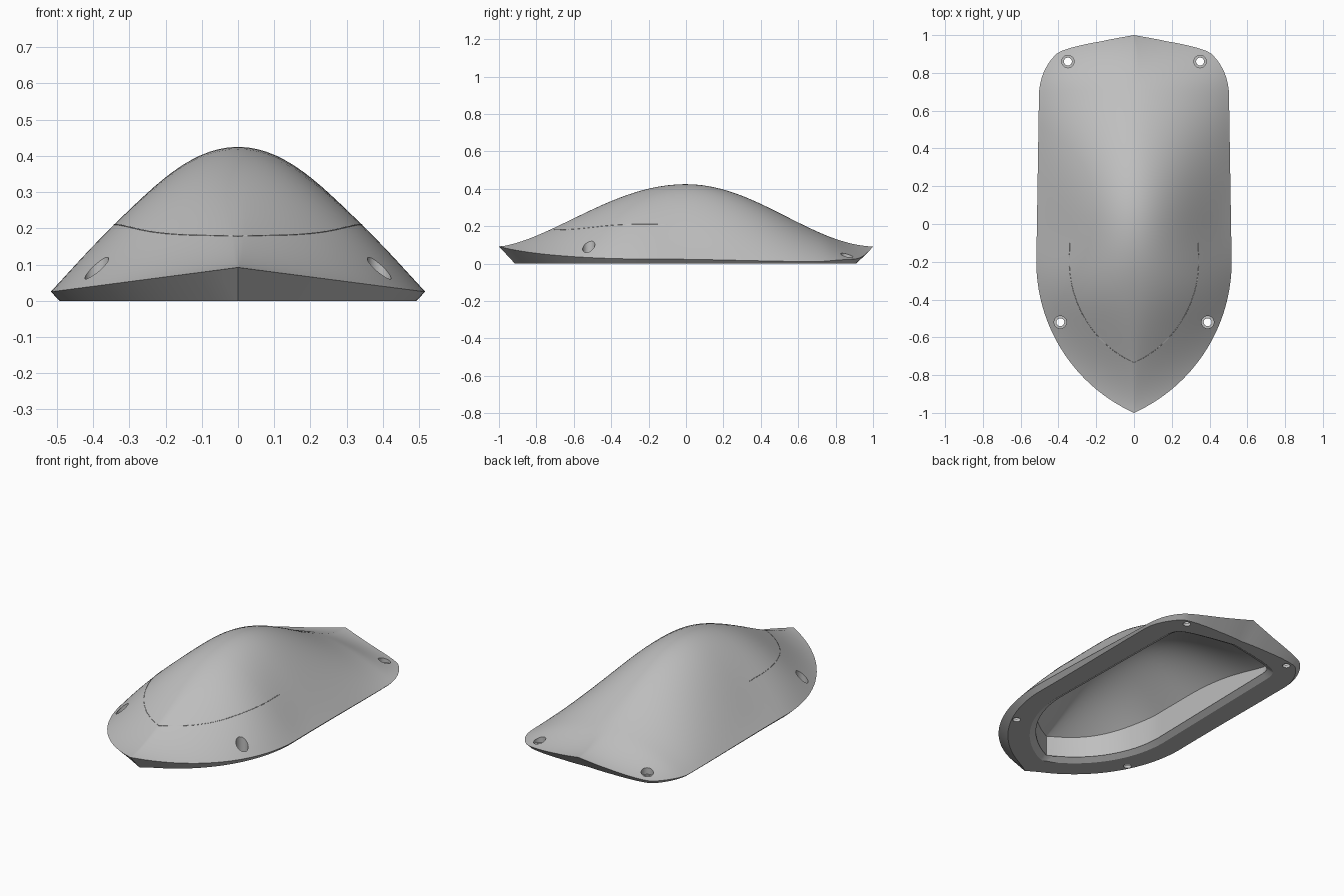
import bpy, bmesh
from math import sqrt, cos, sin, pi
from mathutils import Vector

cube = bpy.data.objects.get("Cube")
if cube:
    bpy.data.objects.remove(cube, do_unlink=True)

# Material
grey = bpy.data.materials.new("satin_grey")
grey.use_nodes = True
COLOUR = (0.52, 0.52, 0.52, 1)
grey.diffuse_color = COLOUR
grey.node_tree.nodes["Principled BSDF"].inputs["Base Color"].default_value = COLOUR

NOSE_END, CORNER = -0.2, 0.68
OUTER = (0.0, -1.0, 1.0)        # side inset, front tip, rear tip
CAVITY = (0.175, -0.735, 0.82)
LEDGE = (0.172, -0.74, 0.824)


def lerp(a, b, t):
    return a + (b - a) * t


def smooth(t):
    t = min(max(t, 0), 1)
    return t * t * (3 - 2 * t)


def soft_min(a, b, k):
    h = max(k - abs(a - b), 0) / k
    return min(a, b) - h * h * k / 4


# Plan outline: arc nose, straight flanks, rounded rear corners, shallow rear point
def half_width(y, plan):
    inset, front, rear = plan
    w = 0.517 - inset
    length = NOSE_END - front
    r = (w * w + length * length) / (2 * w)
    if y < NOSE_END:
        return max(0, sqrt(max(0, r * r - (y - NOSE_END) ** 2)) - (r - w))
    flank = w - 0.014
    if y < CORNER:
        return lerp(w, flank, (y - NOSE_END) / (CORNER - NOSE_END))
    a, b = 0.253 - inset, rear - 0.035 - CORNER
    corner = flank - a + a * sqrt(max(0, 1 - ((y - CORNER) / b) ** 2))
    return soft_min(corner, max(0, 5.6 * (rear - y)), 0.15)


def stations(plan):
    _, front, rear = plan
    shoulder = rear - 0.08
    ys = [lerp(front, NOSE_END, i / 26) for i in range(26)]
    ys += [lerp(NOSE_END, CORNER, i / 18) for i in range(18)]
    ys += [CORNER + (shoulder - CORNER) * sin(pi / 2 * i / 12) for i in range(12)]
    return ys + [lerp(shoulder, rear, i / 10) for i in range(11)]


# Domed skin height
def skin(x, y):
    width = half_width(y, OUTER) if y < CORNER else 0.503
    if y < NOSE_END:
        edge = 0.092 - 0.13 * width
    else:
        edge = lerp(0.025, 0.01, smooth(y + 0.2))
    crest = 0.092 + 0.333 * ((1 + cos(pi * y)) / 2) ** (0.75 if y < 0 else 0.9)
    u = min(abs(x) / max(width, 1e-6), 1)
    bell = (cos(2.09 * u) + 0.496) / 1.496
    if y < 0:
        power = 2 - 0.9 * smooth((-y - 0.2) / 0.8)
        shape = lerp(bell, 1 - u ** power, smooth(-y / 0.5))
    else:
        barrel = lerp(bell, 1 - u ** 1.75, smooth(y / 0.6))
        shape = lerp(barrel, (1 - u) ** 1.4, smooth((y - 0.72) / 0.28))
    return edge + (crest - edge) * shape


# Closed solid with a gridded top and one flat base; the base is offset along the outline normal
def build_solid(name, plan, top, base_z, offset, columns=40):
    bm = bmesh.new()
    ys = stations(plan)
    ws = [half_width(y, plan) for y in ys]
    rows, left, right = [], [], []
    for i, (y, w) in enumerate(zip(ys, ws)):
        us = [2 * j / columns - 1 for j in range(columns + 1)]
        rows.append([bm.verts.new((u * w, y, top(u * w, y))) for u in us])
        a, b = max(i - 1, 0), min(i + 1, len(ys) - 1)
        normal = Vector((ys[b] - ys[a], ws[a] - ws[b])).normalized()
        d = offset(top(w, y))
        base_w = max(w - normal.x * d, 0.5 * w) if w > 1e-5 else 0
        base_y = y - normal.y * d
        left.append(bm.verts.new((-base_w, base_y, base_z)))
        right.append(bm.verts.new((base_w, base_y, base_z)))
    for i in range(len(ys) - 1):
        p, q = rows[i], rows[i + 1]
        for j in range(columns):
            bm.faces.new((p[j], p[j + 1], q[j + 1], q[j]))
        bm.faces.new((left[i], p[0], q[0], left[i + 1]))
        bm.faces.new((p[-1], right[i], right[i + 1], q[-1]))
    bmesh.ops.remove_doubles(bm, verts=bm.verts, dist=1e-5)
    ring = [v for v in left if v.is_valid] + [v for v in reversed(right) if v.is_valid]
    bm.faces.new(ring)
    bmesh.ops.recalc_face_normals(bm, faces=bm.faces)
    mesh = bpy.data.meshes.new(name)
    bm.to_mesh(mesh)
    bm.free()
    mesh.materials.append(grey)
    obj = bpy.data.objects.new(name, mesh)
    bpy.context.collection.objects.link(obj)
    return obj


def cylinder_cutter(x, y, radius, low, high):
    bpy.ops.mesh.primitive_cylinder_add(vertices=32, radius=radius, depth=high - low,
                                        location=(x, y, (low + high) / 2))
    obj = bpy.context.object
    obj.name = "screw_hole_cutter"
    obj.data.materials.append(grey)
    return obj


# Cowl shell with undercut rim
cowl = build_solid("cowl_shell", OUTER, skin, 0, lambda z: 1.04 * z)

# Hollow interior and chamfered lip around its mouth
cutters = [
    build_solid("cavity_cutter", CAVITY, lambda x, y: max(skin(x, y) - 0.04, 0.04),
                -0.05, lambda z: 0),
    build_solid("ledge_cutter", LEDGE, lambda x, y: 0.02, -0.02, lambda z: -0.06, 2),
]

# Four counterbored screw holes
for side in (-1, 1):
    for x, y in ((0.39, -0.52), (0.35, 0.86)):
        cutters.append(cylinder_cutter(side * x, y, 0.021, -0.1, 0.4))
        cutters.append(cylinder_cutter(side * x, y, 0.033, 0.018, 0.4))

for cutter in cutters:
    cutter.hide_render = True
    mod = cowl.modifiers.new("cut", 'BOOLEAN')
    mod.operation = 'DIFFERENCE'
    mod.solver = 'EXACT'
    mod.object = cutter
    bpy.ops.object.select_all(action='DESELECT')
    bpy.context.view_layer.objects.active = cowl
    cowl.select_set(True)
    bpy.ops.object.modifier_apply(modifier=mod.name)
    bpy.data.objects.remove(cutter, do_unlink=True)

bpy.ops.object.shade_smooth_by_angle(angle=pi / 6)


# Fine seam line lying on the skin
def seam(name, points):
    curve = bpy.data.curves.new(name, 'CURVE')
    curve.dimensions = '3D'
    curve.bevel_depth = 0.0015
    curve.bevel_resolution = 1
    spline = curve.splines.new('POLY')
    spline.points.add(len(points) - 1)
    for p, (x, y) in zip(spline.points, points):
        p.co = (x, y, skin(x, y), 1)
    curve.materials.append(grey)
    bpy.context.collection.objects.link(bpy.data.objects.new(name, curve))


arc = [(half_width(y, CAVITY), y) for y in (lerp(-0.735, -0.1, i / 30) for i in range(31))]
seam("nose_seam", [(-x, y) for x, y in reversed(arc)] + arc[1:])
